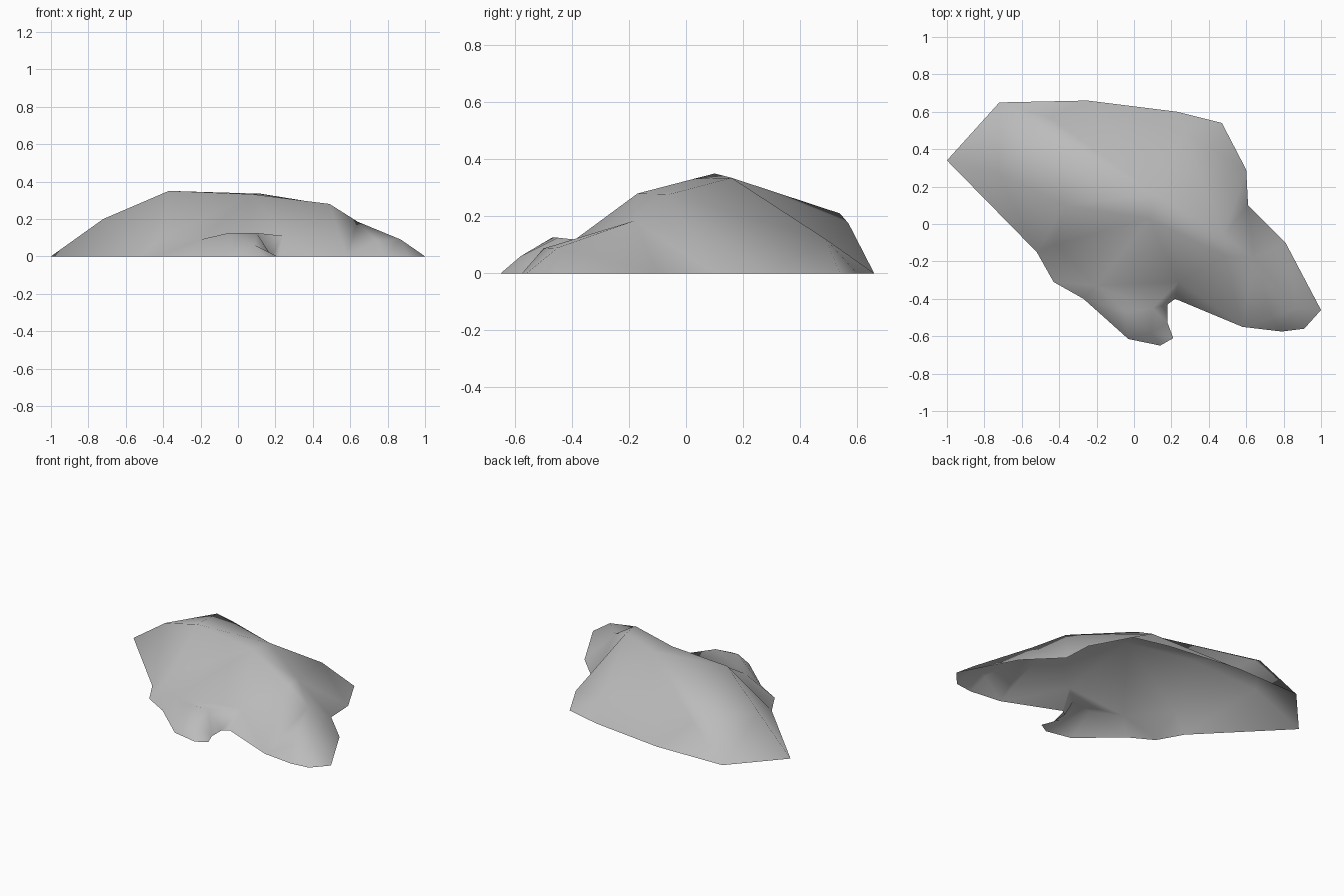
import bpy
from mathutils import Vector
from mathutils.geometry import delaunay_2d_cdt

cube = bpy.data.objects.get("Cube")
if cube:
    bpy.data.objects.remove(cube, do_unlink=True)

# Ground outline of the rock, counter-clockwise from the left tip
outline = [(-1, .34), (-.52, -.15), (-.43, -.31), (-.27, -.4), (-.03, -.615),
           (.14, -.65), (.21, -.61), (.18, -.53), (.18, -.43), (.22, -.4),
           (.58, -.55), (.79, -.575), (.91, -.56), (1, -.46), (.81, -.1),
           (.61, .1), (.6, .29), (.47, .54), (.23, .6), (-.25, .66), (-.72, .65)]

# Named high points shared by several ridges
summit = (-.37, .1, .35)
back_peak = (.12, .16, .335)
lobe_top = (.49, -.17, .28)
lobe_back = (.48, -.06, .277)
spur_top = (.1, -.45, .125)
side_foot = (.27, .49, .12)

# Ridge lines: each is a path that stays a continuous edge
ridges = [
    # Crest from the left tip over the summit and out along the lobe
    [(-1, .34, 0), (-.72, .27, .2), summit, (.08, .03, .332), lobe_top,
     (.64, -.18, .185), (.87, -.45, .09), (.74, -.5, .087)],
    # Back shoulder rising to the back peak, and the summit link
    [(-.45, .57, .175), back_peak, (-.53, .54, .21)],
    [summit, back_peak, lobe_back, lobe_top],
    # Edges between the back slope and the side wall
    [back_peak, side_foot, lobe_back, (.6, .29, 0)],
    [(.23, .6, 0), side_foot],
    # Low shelf along the front, with the spur
    [(-.43, -.31, 0), (-.42, -.11, .09), (-.2, -.33, .09),
     (-.05, -.47, .125), spur_top, (.24, -.31, .11)],
    # Spur nose
    [spur_top, (.09, -.58, .06)],
]

# Collect the outline and ridge points once each, with their edges
n = len(outline)
points = [Vector((x, y, 0)) for x, y in outline]
edges = [(i, (i + 1) % n) for i in range(n)]
index = {(x, y, 0): i for i, (x, y) in enumerate(outline)}
for path in ridges:
    for p in path:
        if p not in index:
            index[p] = len(points)
            points.append(Vector(p))
    edges += [(index[a], index[b]) for a, b in zip(path, path[1:])]

# Triangulate inside the outline and lift each point to its height
flat = [p.to_2d() for p in points]
verts, _, faces, origin, _, _ = delaunay_2d_cdt(
    flat, edges, [list(range(n))], 1, 1e-5)
coords = [(v.x, v.y, points[o[0]].z if o else 0) for v, o in zip(verts, origin)]

mesh = bpy.data.meshes.new("rock_shell")
mesh.from_pydata(coords, [], faces)
mesh.update()
for face in mesh.polygons:
    if face.normal.z < 0:
        face.flip()
mesh.shade_smooth()

# Plain grey stone
stone = bpy.data.materials.new("grey_stone")
stone.use_nodes = True
grey = (.5, .5, .5, 1)
stone.diffuse_color = grey
stone.node_tree.nodes["Principled BSDF"].inputs["Base Color"].default_value = grey
mesh.materials.append(stone)

rock = bpy.data.objects.new("rock_shell", mesh)
bpy.context.collection.objects.link(rock)
